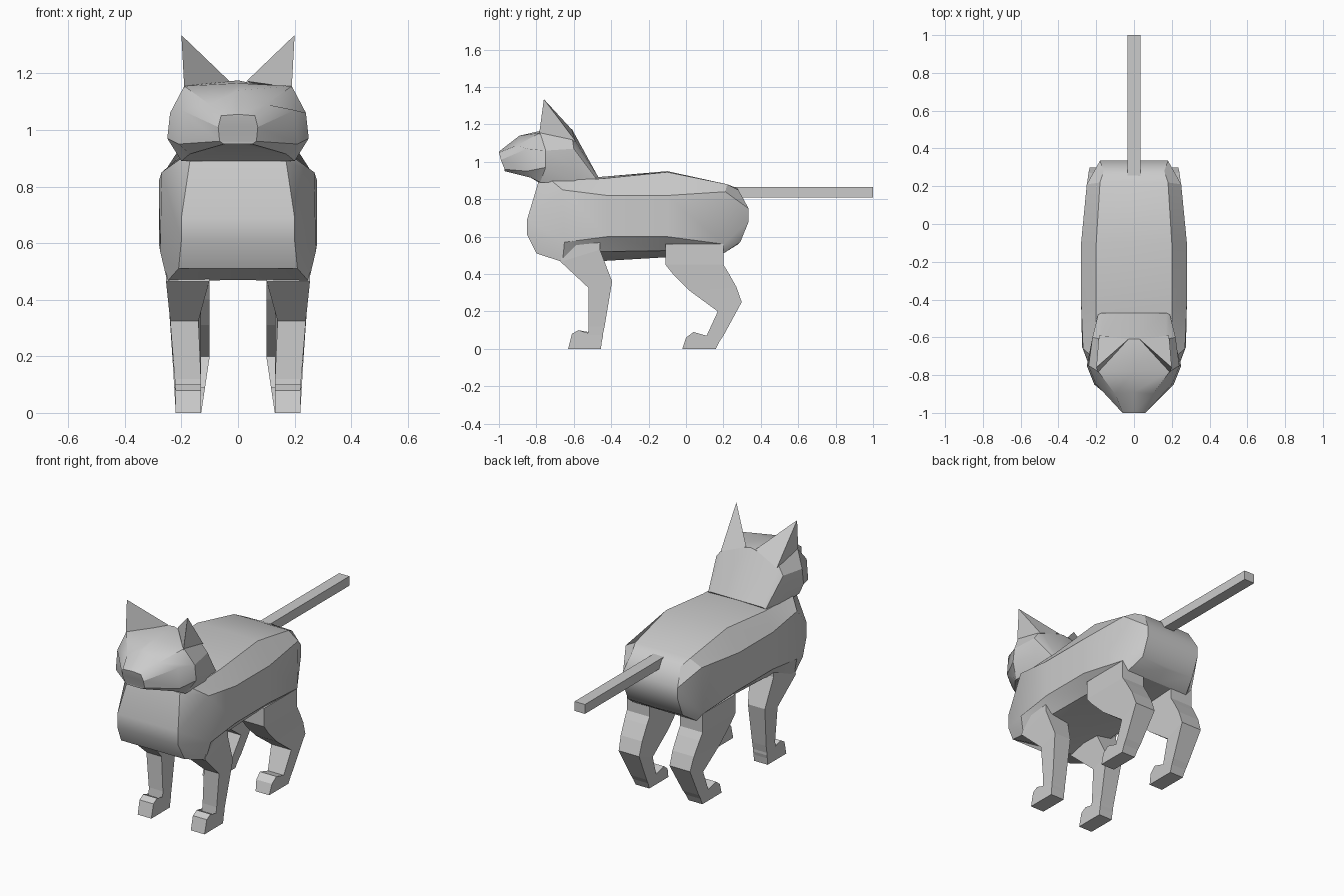
import bpy, bmesh
from math import radians

if "Cube" in bpy.data.objects:
    bpy.data.objects.remove(bpy.data.objects["Cube"])


def finish(bm, name, angle=30):
    bmesh.ops.recalc_face_normals(bm, faces=bm.faces)
    me = bpy.data.meshes.new(name)
    bm.to_mesh(me)
    bm.free()
    ob = bpy.data.objects.new(name, me)
    bpy.context.collection.objects.link(ob)
    bpy.ops.object.select_all(action='DESELECT')
    ob.select_set(True)
    bpy.context.view_layer.objects.active = ob
    if angle:
        bpy.ops.object.shade_smooth_by_angle(angle=radians(angle))
    return ob


def loft(name, halves):
    """Skin symmetric rings, each given as its right half from top to bottom centre."""
    bm = bmesh.new()
    rings = []
    for h in halves:
        pts = list(h) + [(-x, y, z) for x, y, z in reversed(h[1:-1])]
        rings.append([bm.verts.new(p) for p in pts])
    n = len(rings[0])
    for a, b in zip(rings, rings[1:]):
        for i in range(n):
            j = (i + 1) % n
            bm.faces.new((a[i], a[j], b[j], b[i]))
    for r in (rings[0], rings[-1]):       # folded end caps
        for i in range(n // 2):
            quad = [r[i], r[i + 1], r[(n - i - 1) % n], r[(n - i) % n]]
            bm.faces.new(list(dict.fromkeys(quad)))
    return finish(bm, name)


def lerp(table, z):
    for (z0, v0), (z1, v1) in zip(table, table[1:]):
        if z <= z1:
            return v0 + (v1 - v0) * (z - z0) / (z1 - z0)
    return table[-1][1]


def leg(name, front, back, inner, outer, side):
    """Front and back edge points paired into cross bars, widths depend on height."""
    bm = bmesh.new()
    rings = []
    for f, b in zip(front, back):
        rings.append([bm.verts.new((side * lerp(t, p[1]), *p))
                      for p, t in ((f, inner), (f, outer), (b, outer), (b, inner))])
    for a, b in zip(rings, rings[1:]):
        for i in range(4):
            j = (i + 1) % 4
            bm.faces.new((a[i], a[j], b[j], b[i]))
    bm.faces.new(rings[0])
    bm.faces.new(rings[-1])
    finish(bm, name, 0)


# Body, chest to rump
loft("body", [
    [(0, -.79, .89), (.17, -.79, .89), (.2, -.85, .69), (.2, -.85, .61), (.21, -.8, .51), (0, -.8, .54)],
    [(0, -.7, .9), (.2, -.72, .9), (.27, -.66, .85), (.275, -.65, .57), (.25, -.66, .465), (0, -.66, .47)],
    [(0, -.45, .92), (.2, -.45, .91), (.28, -.42, .82), (.28, -.42, .6), (.21, -.45, .52), (0, -.44, .47)],
    [(0, -.1, .95), (.2, -.1, .945), (.28, -.1, .82), (.28, -.1, .6), (.2, -.1, .525), (0, -.1, .49)],
    [(0, .22, .88), (.18, .22, .88), (.25, .21, .84), (.25, .2, .56), (.21, .2, .51), (0, .2, .51)],
    [(0, .27, .86), (.16, .28, .85), (.18, .335, .75), (.18, .335, .68), (.18, .29, .57), (0, .28, .56)],
])

# Head, muzzle to nape
loft("head", [
    [(0, -1, 1.055), (.06, -1, 1.05), (.07, -.99, 1.01), (.065, -.97, .96), (.05, -.97, .95), (0, -.97, .96)],
    [(0, -.89, 1.14), (.1, -.9, 1.09), (.2, -.85, 1.07), (.21, -.85, .95), (.17, -.83, .915), (0, -.88, .95)],
    [(0, -.78, 1.165), (.19, -.78, 1.155), (.24, -.75, 1.06), (.25, -.75, .97), (.2, -.78, .89), (0, -.78, .885)],
    [(0, -.61, 1.175), (.17, -.61, 1.14), (.22, -.6, 1.07), (.21, -.6, .97), (.2, -.58, .89), (0, -.58, .88)],
    [(0, -.47, .92), (.17, -.47, .92), (.19, -.48, .91), (.19, -.48, .89), (.18, -.48, .87), (0, -.48, .87)],
])

for s, side in ((1, "right"), (-1, "left")):
    # Ears
    bm = bmesh.new()
    tip, a, b, c = [bm.verts.new((s * x, y, z)) for x, y, z in
                    ((.2, -.76, 1.335), (.03, -.61, 1.172), (.19, -.785, 1.15), (.185, -.59, 1.11))]
    for f in ((tip, a, b), (tip, b, c), (tip, c, a), (a, c, b)):
        bm.faces.new(f)
    finish(bm, "ear_" + side, 0)

    # Front legs with paws
    leg("front_leg_" + side,
        [(-.63, 0), (-.61, .08), (-.575, .1), (-.525, .075), (-.52, .12), (-.52, .325), (-.67, .465), (-.66, .55)],
        [(-.455, 0), (-.45, .04), (-.445, .06), (-.445, .075), (-.435, .12), (-.395, .36), (-.46, .53), (-.46, .57)],
        [(0, .13), (.1, .13), (.33, .14), (.47, .1), (.6, .1)],
        [(0, .22), (.1, .222), (.33, .24), (.47, .255), (.6, .255)], s)

    # Hind legs with paws
    leg("hind_leg_" + side,
        [(-.02, 0), (0, .06), (.04, .09), (.11, .07), (.17, .2), (.02, .31), (-.07, .4), (-.11, .45), (-.11, .56)],
        [(.16, 0), (.17, .02), (.18, .04), (.2, .07), (.298, .25), (.27, .33), (.225, .41), (.2, .45), (.2, .56)],
        [(0, .13), (.2, .1), (.6, .1)],
        [(0, .22), (.25, .235), (.45, .25), (.6, .25)], s)

# Tail
bpy.ops.mesh.primitive_cube_add(size=1, location=(0, .62, .837))
tail = bpy.context.object
tail.name = "tail"
tail.scale = (.068, .76, .056)
